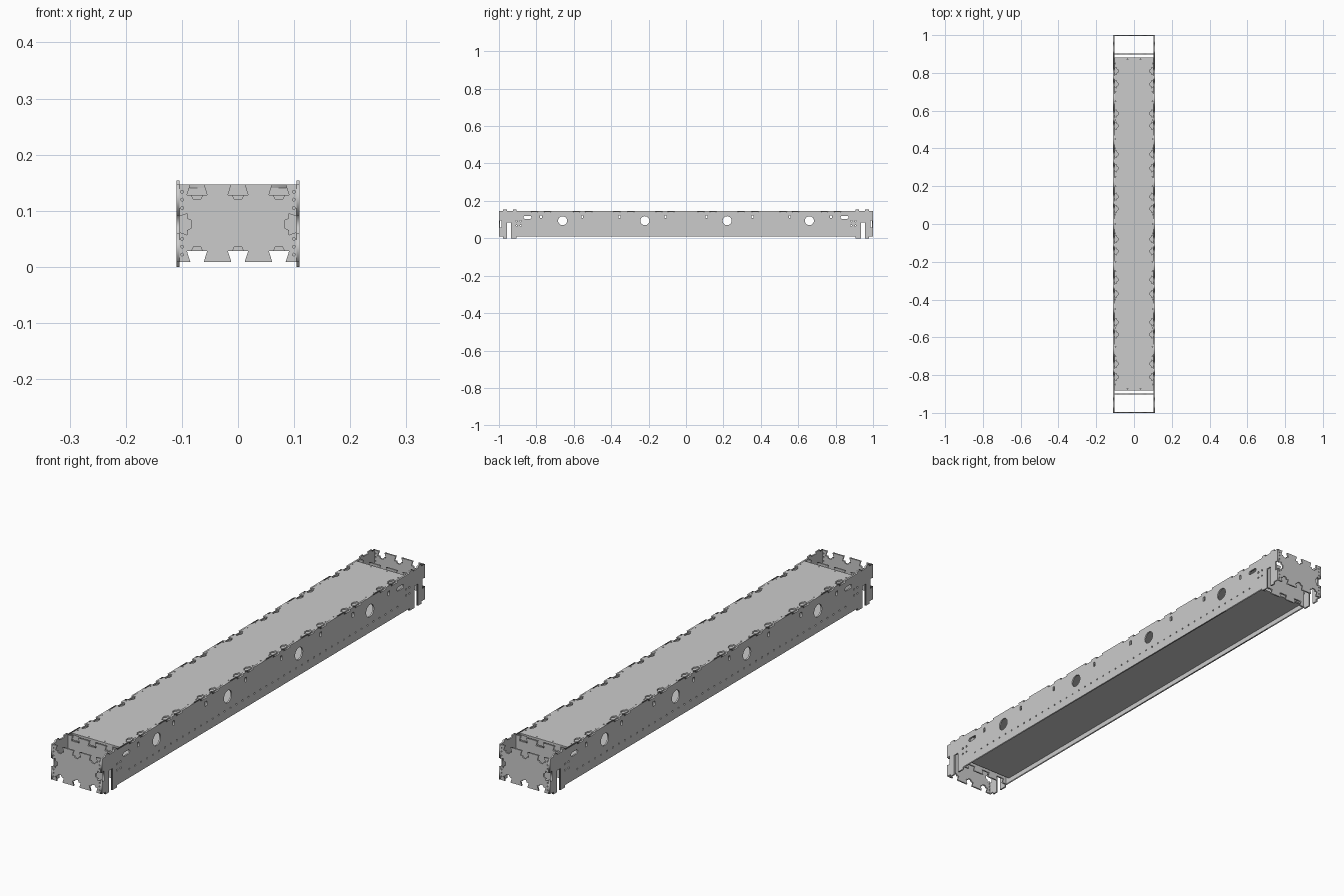
import bpy
from math import cos, sin, pi
from mathutils import Matrix, Vector

if "Cube" in bpy.data.objects:
    bpy.data.objects.remove(bpy.data.objects["Cube"])

T = 0.006            # sheet thickness
LO, HI = 0.009, 0.147  # body height range
TABS = [s * y for y in (0.08, 0.145, 0.295, 0.37, 0.52, 0.585, 0.74, 0.81) for s in (-1, 1)]


def ring(x, y, r, n=8):
    return [(x + r * cos(2 * pi * i / n), y + r * sin(2 * pi * i / n)) for i in range(n)]


def rect(x, y, w, h):
    return [(x - w, y - h), (x + w, y - h), (x + w, y + h), (x - w, y + h)]


def pill(x, y, half, r):
    return [(x + (half if cos(a) > 0 else -half) + r * cos(a), y + r * sin(a))
            for a in [2 * pi * (i + 0.5) / 16 for i in range(16)]]


def plate(name, outline, holes, axes, loc):
    """Extruded sheet: outline and holes in a 2D plane given by three axes."""
    cu = bpy.data.curves.new(name, 'CURVE')
    cu.dimensions = '2D'
    cu.fill_mode = 'BOTH'
    cu.extrude = T / 2
    for pts in [outline] + holes:
        sp = cu.splines.new('POLY')
        sp.points.add(len(pts) - 1)
        for p, (u, v) in zip(sp.points, pts):
            p.co = (u, v, 0, 1)
        sp.use_cyclic_u = True
    ob = bpy.data.objects.new(name, cu)
    bpy.context.collection.objects.link(ob)
    ob.matrix_world = Matrix.Translation(loc) @ Matrix([Vector(a) for a in axes]).transposed().to_4x4()
    bpy.ops.object.select_all(action='DESELECT')
    ob.select_set(True)
    bpy.context.view_layer.objects.active = ob
    bpy.ops.object.convert(target='MESH')


def box(name, loc, size):
    bpy.ops.mesh.primitive_cube_add(size=1, location=loc)
    ob = bpy.context.object
    ob.name = name
    ob.scale = size


def dovetail(c, depth, wide, narrow, bump=0.0):
    """Notch as (along edge, inward) pairs, widening inward, with optional relief bump."""
    pts = [(c - narrow, 0), (c - wide, depth)]
    if bump:
        pts += [(c - wide * .55, depth), (c - wide * .35, depth + bump),
                (c + wide * .35, depth + bump), (c + wide * .55, depth)]
    return pts + [(c + wide, depth), (c + narrow, 0)]


SIDE = [(0, 1, 0), (0, 0, 1), (1, 0, 0)]
END = [(1, 0, 0), (0, 0, 1), (0, -1, 0)]
FLAT = [(1, 0, 0), (0, 1, 0), (0, 0, 1)]

# Long side panels: end tabs, open slots, edge notches, holes
half = [(.905, LO), (.905, 0), (.935, 0), (.935, .085), (.957, .085), (.957, 0), (.978, 0),
        (.978, LO), (1, LO), (1, .06), (.986, .056), (.986, .096), (1, .092), (1, HI),
        (.978, HI), (.978, .154), (.957, .154), (.957, HI), (.925, HI), (.925, .154),
        (.905, .154), (.905, HI)]
for c in sorted(TABS, reverse=True):
    if c > 0:
        half += [(u, HI - d) for u, d in reversed(dovetail(c, .007, .02, .016))]
outline = half + [(-y, z) for y, z in reversed(half)]
holes = []
for s in (-1, 1):
    for y in (.22, .66):
        holes.append(ring(s * y, .094, .024, 32))
    holes.append(pill(s * .848, .112, .013, .008))
    for y in (.11, .355, .555, .775):
        holes.append(rect(s * y, .118, .005, .009))
    for y in (.883, .905):
        for z in (.068, .092):
            holes.append(ring(s * y, z, .004))
for i in range(46):
    holes.append(ring(-.83 + i * 1.66 / 45, .043, .0035, 6))
for s, n in ((-1, "left"), (1, "right")):
    plate(n + "_side_panel", outline, holes, SIDE, (s * .107, 0, 0))


# Cross panels: dovetails on all edges, rivet holes down the sides
def cross_outline(w, bump, sides):
    pts = [(-w, LO)]
    for c in (-.073, 0, .073):
        pts += [(u, LO + d) for u, d in dovetail(c, .019, .018, .012, bump)]
    pts.append((w, LO))
    if sides:
        pts += [(w - d, u) for u, d in dovetail(.076, .013, .019, .014, bump)]
    pts.append((w, HI))
    for c in (.073, 0, -.073):
        pts += [(u, HI - d) for u, d in reversed(dovetail(c, .019, .018, .012, bump))]
    pts.append((-w, HI))
    if sides:
        pts += [(-w + d, u) for u, d in reversed(dovetail(.076, .013, .019, .014, bump))]
    return pts


rivets = [ring(s * .0995, z, .0025) for s in (-1, 1)
          for z in (.022, .036, .05, .105, .12, .134)]
for s, n in ((-1, "front"), (1, "back")):
    plate(n + "_end_panel", cross_outline(.104, .008, True), rivets, END, (0, s * .997, 0))
    plate(n + "_inner_cross_panel", cross_outline(.104, 0, False), [], END, (0, s * .9, 0))

# Top deck: dovetails along both long edges, rivet holes
W, L = .104, .882
deck = [(W, -L)]
for c in sorted(TABS):
    deck += [(W - d, u) for u, d in dovetail(c, .012, .02, .014, .006)]
deck.append((W, L))
deck += [(-x, y) for x, y in reversed(deck)]
dots = [ring(s * .099, -.85 + i * .05, .0025, 6) for s in (-1, 1) for i in range(35)
        if all(abs(-.85 + i * .05 - c) > .026 for c in TABS)]
dots += [ring(x, s * .872, .0025, 6) for s in (-1, 1) for x in (-.035, .035)]
plate("top_deck", deck, dots, FLAT, (0, 0, HI - T / 2))

# Bottom tray floor
plate("bottom_tray", rect(0, 0, W, L), [], FLAT, (0, 0, .031))

# Folded flanges of the deck and tray
for s in (-1, 1):
    box("top_deck_end_flange", (0, s * (L - .002), .132), (2 * W, .004, .022))
    box("top_deck_side_flange", (s * .102, 0, .133), (.004, 2 * L, .02))
    box("bottom_tray_end_flange", (0, s * (L - .002), .043), (2 * W, .004, .024))
    box("bottom_tray_side_flange", (s * .102, 0, .043), (.004, 2 * L, .024))
